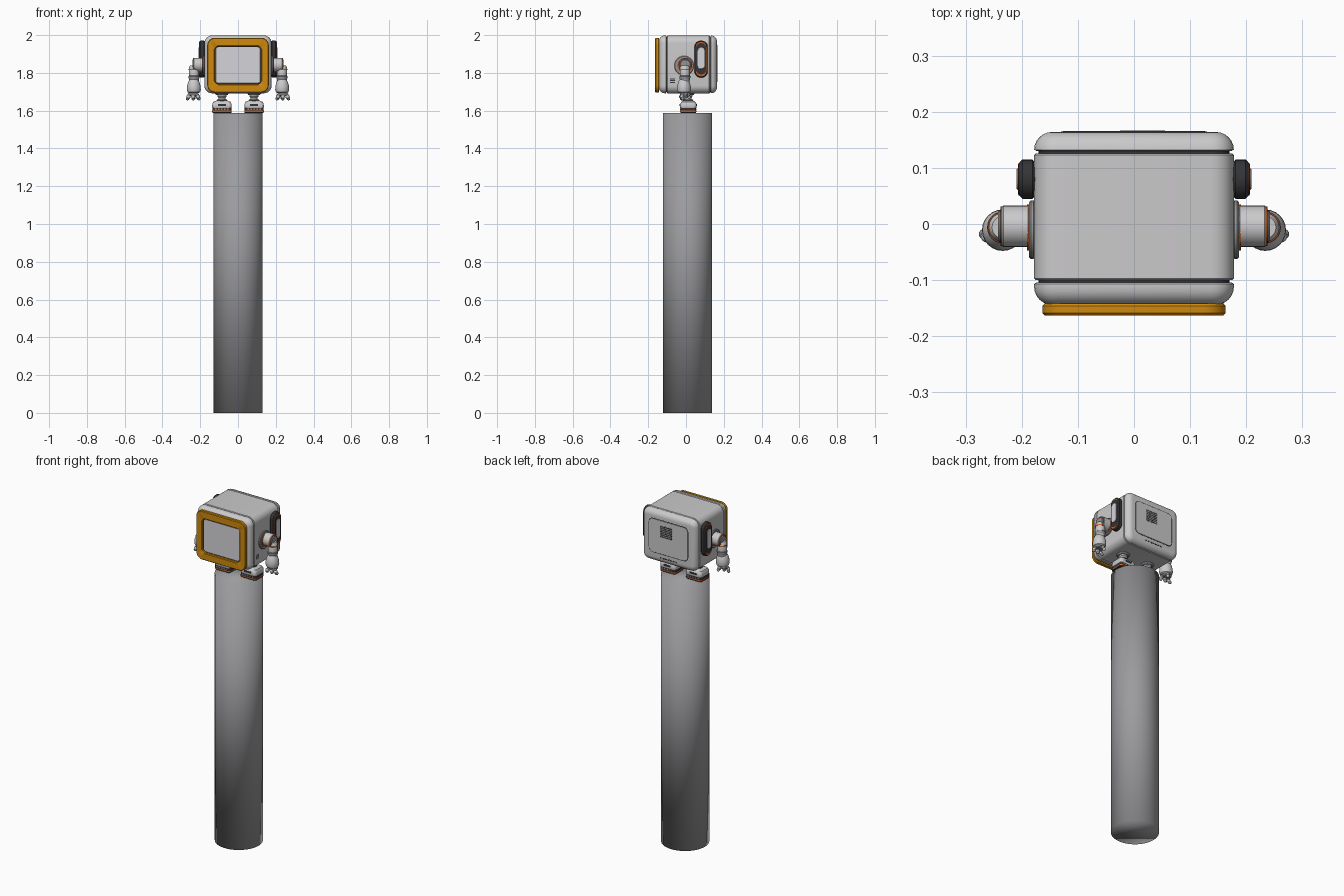
import bpy, bmesh, math
from math import sin, cos, pi

if "Cube" in bpy.data.objects:
    bpy.data.objects.remove(bpy.data.objects["Cube"], do_unlink=True)


def material(name, r, g, b):
    m = bpy.data.materials.new(name)
    m.use_nodes = True
    m.diffuse_color = (r, g, b, 1)
    m.node_tree.nodes["Principled BSDF"].inputs["Base Color"].default_value = (r, g, b, 1)
    return m


SHELL = material("shell light grey", 0.6, 0.59, 0.6)
SCREEN = material("screen pale grey", 0.66, 0.66, 0.7)
PILLAR = material("pillar grey", 0.33, 0.33, 0.345)
METAL = material("joint grey", 0.3, 0.3, 0.31)
DARK = material("charcoal", 0.035, 0.035, 0.038)
AMBER = material("amber", 0.62, 0.25, 0.004)
ORANGE = material("orange", 0.6, 0.12, 0.02)

AXES = {"x": lambda u, v, d: (d, u, v),
        "y": lambda u, v, d: (u, d, v),
        "z": lambda u, v, d: (u, v, d)}


def outline(hu, hv, r, seg):
    """Rounded rectangle points, or a circle when hu == hv == r."""
    pts = []
    for k, (su, sv) in enumerate([(1, 1), (-1, 1), (-1, -1), (1, -1)]):
        for i in range(seg + 1):
            a = (k + i / seg) * pi / 2
            pts.append((su * (hu - r) + r * cos(a), sv * (hv - r) + r * sin(a)))
    return pts


def loft(name, mat, axis, centre, rings, seg=6, hollow=False, sharp=35):
    """Join rounded outlines (hu, hv, radius, depth) along an axis."""
    bm = bmesh.new()
    loops = []
    for hu, hv, r, d in rings:
        loops.append([bm.verts.new([c + p for c, p in zip(centre, AXES[axis](u, v, d))])
                      for u, v in outline(hu, hv, r, seg)])
    n = len(loops[0])
    for a, b in zip(loops, loops[1:] + (loops[:1] if hollow else [])):
        for i in range(n):
            j = (i + 1) % n
            bm.faces.new((a[i], a[j], b[j], b[i]))
    if not hollow:
        bm.faces.new(loops[0])
        bm.faces.new(loops[-1])
    bmesh.ops.remove_doubles(bm, verts=bm.verts, dist=1e-5)
    bmesh.ops.recalc_face_normals(bm, faces=bm.faces)
    me = bpy.data.meshes.new(name)
    bm.to_mesh(me)
    bm.free()
    me.materials.append(mat)
    me.shade_smooth()
    if sharp:
        me.set_sharp_from_angle(angle=math.radians(sharp))
    ob = bpy.data.objects.new(name, me)
    bpy.context.collection.objects.link(ob)
    return ob


def slab(name, mat, axis, centre, hu, hv, r, d0, d1, e=0.0, seg=6):
    """Rounded plate with eased rims."""
    loft(name, mat, axis, centre, [(hu - e, hv - e, r - e, d0), (hu, hv, r, d0 + e),
                                   (hu, hv, r, d1 - e), (hu - e, hv - e, r - e, d1)], seg)


def turned(name, mat, axis, centre, profile, seg=6):
    """Round part from (radius, depth) pairs."""
    loft(name, mat, axis, centre, [(r, r, r, d) for r, d in profile], seg)


def ball(name, mat, centre, r):
    turned(name, mat, "z", centre,
           [(r * sin(pi * i / 8), -r * cos(pi * i / 8)) for i in range(9)], 4)


# Pillar: softly shaded all over, caps included
loft("pillar", PILLAR, "z", (0, 0.008, 0),
     [(0.13, 0.13, 0.13, 0), (0.13, 0.13, 0.13, 1.588)], 16, sharp=0)

# Head: front shell, middle shell and back shell around a recessed core
HEAD = (0, 0, 1.845)
HU, HV, HR, EDGE = 0.178, 0.153, 0.04, 0.032


def end_shell(name, seam, end):
    s = 1 if end > seam else -1
    rings = [(HU - 0.004, HV - 0.004, HR - 0.004, seam), (HU, HV, HR, seam + 0.003 * s)]
    for i in range(7):
        a = i / 6 * pi / 2
        k = EDGE * (1 - cos(a))
        rings.append((HU - k, HV - k, HR - k, end - s * EDGE * (1 - sin(a))))
    loft(name, SHELL, "y", HEAD, rings)


end_shell("head_front_shell", -0.104, -0.144)
end_shell("head_back_shell", 0.13, 0.164)
slab("head_middle_shell", SHELL, "y", HEAD, HU, HV, HR, -0.1, 0.126, 0.003)
slab("head_core", DARK, "y", HEAD, HU - 0.008, HV - 0.008, HR - 0.008, -0.11, 0.135)

# Face: amber frame around a sunken screen
FACE = (0, 0, 1.841)
loft("face_frame", AMBER, "y", FACE,
     [(0.16, 0.142, 0.038, -0.142), (0.163, 0.145, 0.04, -0.146), (0.163, 0.145, 0.04, -0.159),
      (0.159, 0.141, 0.036, -0.163), (0.126, 0.104, 0.021, -0.163), (0.122, 0.1, 0.018, -0.16),
      (0.122, 0.1, 0.018, -0.142)], hollow=True)
slab("screen_gap", DARK, "y", FACE, 0.122, 0.1, 0.018, -0.149, -0.142)
slab("screen", SCREEN, "y", FACE, 0.119, 0.097, 0.016, -0.153, -0.143, 0.002)

# Back: hatch with a louvred vent, and a row of small slots below
BACK = (0, 0, 1.85)
slab("hatch_gap", DARK, "y", BACK, 0.13, 0.102, 0.028, 0.16, 0.1645)
slab("back_hatch", SHELL, "y", BACK, 0.127, 0.099, 0.025, 0.16, 0.166, 0.001)
slab("vent_plate", METAL, "y", (0.015, 0, 1.885), 0.04, 0.036, 0.003, 0.162, 0.1664)
for i in range(7):
    slab("vent_louvre", DARK, "y", (0.015, 0, 1.855 + i * 0.01), 0.038, 0.0025, 0.001, 0.163, 0.1668)
for i in range(7):
    slab("back_slot", DARK, "y", ((i - 3) * 0.017, 0, 1.727), 0.006, 0.004, 0.001, 0.16, 0.1645)

# Small grille on one cheek
for i in range(3):
    slab("cheek_slot", DARK, "x", (0, -0.072, 1.75 + i * 0.009), 0.014, 0.0025, 0.001, 0.176, 0.1785)


def side_parts(side, s):
    """Ear, arm, hand and foot for one side; s is the sign of x."""
    def at(x, y, z):
        return (s * x, y, z)

    def across(name, mat, y, z, hu, hv, r, d0, d1, e=0.0):
        slab(side + name, mat, "x", (0, y, z), hu, hv, r, *sorted((s * d0, s * d1)), e)

    # Ear pod
    across("ear_pod", DARK, 0.08, 1.873, 0.035, 0.098, 0.034, 0.176, 0.204, 0.005)
    across("ear_trim", ORANGE, 0.08, 1.873, 0.029, 0.092, 0.0285, 0.2, 0.206)
    across("ear_face", DARK, 0.08, 1.875, 0.027, 0.083, 0.0265, 0.2, 0.207)
    across("ear_light", SCREEN, 0.08, 1.878, 0.019, 0.057, 0.017, 0.2, 0.209, 0.001)

    # Shoulder
    across("shoulder_plate", METAL, -0.01, 1.838, 0.052, 0.052, 0.052, 0.176, 0.187, 0.003)
    across("shoulder_ring", ORANGE, -0.006, 1.838, 0.041, 0.041, 0.041, 0.186, 0.191)
    across("shoulder_sleeve", SHELL, -0.004, 1.843, 0.037, 0.037, 0.037, 0.187, 0.235, 0.002)
    across("sleeve_trim", ORANGE, -0.004, 1.843, 0.035, 0.035, 0.035, 0.234, 0.238)
    across("sleeve_cap", METAL, -0.004, 1.843, 0.03, 0.03, 0.03, 0.235, 0.242, 0.004)

    # Arm with flared cuff
    arm = at(0.233, -0.006, 0)
    turned(side + "upper_arm", SHELL, "z", arm, [(0.024, 1.755), (0.026, 1.76), (0.026, 1.83), (0.02, 1.84)])
    turned(side + "elbow_ring", ORANGE, "z", arm, [(0.028, 1.815), (0.028, 1.821)])
    turned(side + "elbow_joint", METAL, "z", arm, [(0.021, 1.745), (0.029, 1.775), (0.029, 1.782), (0.024, 1.787)])
    turned(side + "forearm", SHELL, "z", at(0.234, -0.011, 0),
           [(0.026, 1.693), (0.033, 1.698), (0.037, 1.71), (0.036, 1.73), (0.03, 1.752), (0.022, 1.765)])

    # Hand
    slab(side + "palm", METAL, "z", at(0.237, -0.01, 0), 0.025, 0.02, 0.012, 1.68, 1.7, 0.004)
    for i in range(3):
        x, y = 0.237 + (i - 1) * 0.02, -0.022 + 0.002 * i
        tip = x + (i - 1) * 0.01
        ball(side + "knuckle", METAL, at(x, y, 1.684), 0.01)
        ball(side + "finger", SHELL, at((x + tip) / 2, y - 0.004, 1.674), 0.011)
        ball(side + "fingertip", METAL, at(tip, y, 1.664), 0.0095)
    ball(side + "thumb", METAL, at(0.228, 0.012, 1.685), 0.011)
    ball(side + "thumb_tip", SHELL, at(0.224, 0.016, 1.673), 0.009)

    # Leg
    leg = at(0.085, 0.01, 0)
    turned(side + "hip_collar", METAL, "z", leg, [(0.036, 1.697), (0.036, 1.69), (0.03, 1.683)])
    turned(side + "ankle", SHELL, "z", leg, [(0.024, 1.692), (0.024, 1.675), (0.018, 1.668), (0.018, 1.64)])
    turned(side + "ankle_ring", DARK, "z", leg, [(0.027, 1.652), (0.027, 1.66)])

    # Foot with dark sole, orange stripe and cleats
    foot = at(0.085, 0.012, 0)
    slab(side + "sole", DARK, "z", foot, 0.05, 0.042, 0.012, 1.587, 1.618, 0.002)
    slab(side + "sole_stripe", ORANGE, "z", foot, 0.0515, 0.0435, 0.013, 1.594, 1.6)
    loft(side + "shoe", SHELL, "z", foot,
         [(0.05, 0.042, 0.014, 1.614), (0.052, 0.044, 0.016, 1.619), (0.051, 0.043, 0.016, 1.636),
          (0.045, 0.037, 0.014, 1.647), (0.03, 0.026, 0.012, 1.653)])
    for end in (-1, 1):
        y = 0.012 + end * 0.0425
        slab(side + "shoe_slot", DARK, "y", at(0.085, y, 1.63), 0.022, 0.005, 0.003, -0.003, 0.003)
        for i in range(5):
            slab(side + "cleat", METAL, "y", at(0.085 + (i - 2) * 0.016, y, 1.607),
                 0.004, 0.004, 0.001, -0.001, 0.001)


side_parts("left_", 1)
side_parts("right_", -1)
